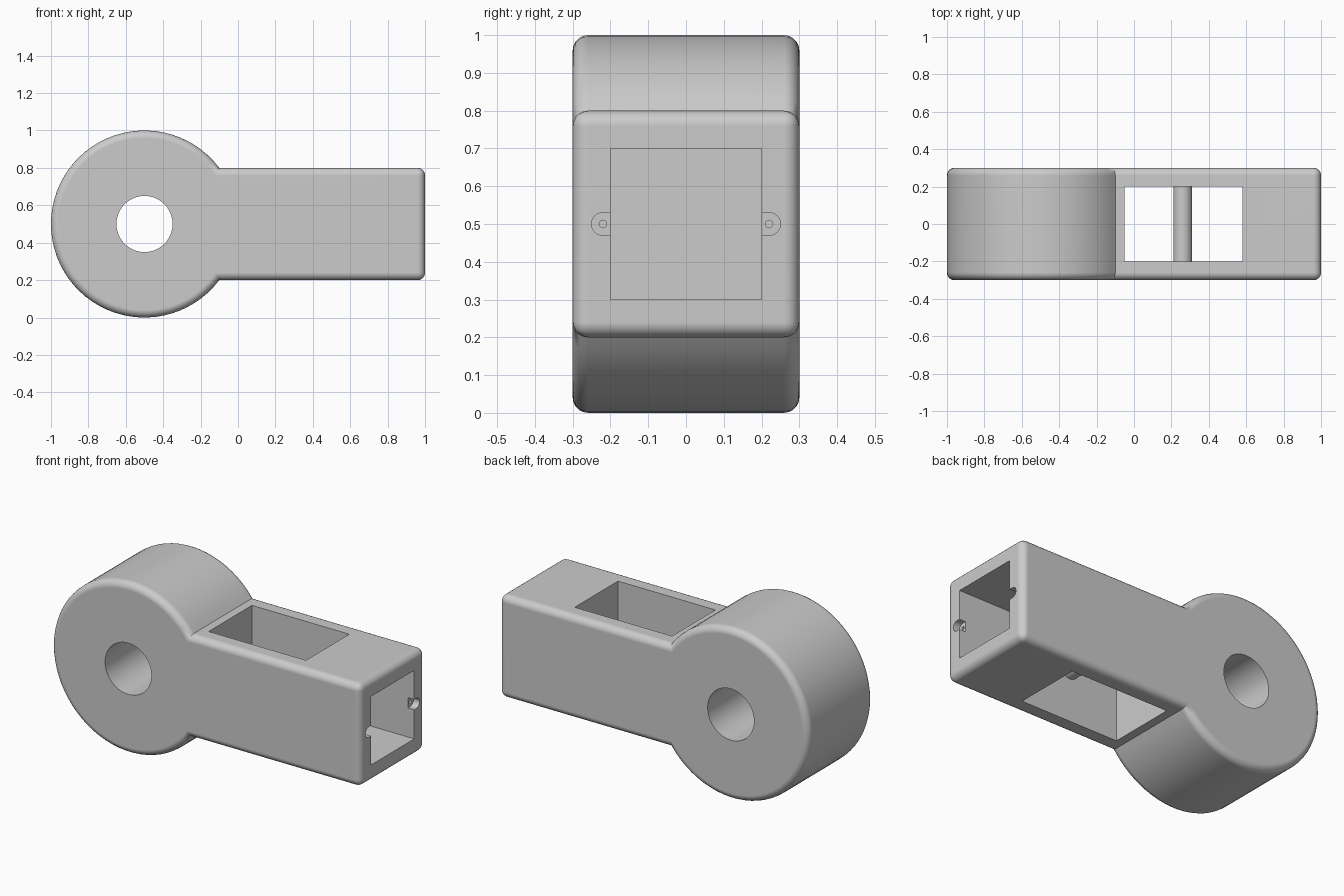
import bpy, bmesh, math
from mathutils import Matrix, Vector

cube = bpy.data.objects.get("Cube")
if cube:
    bpy.data.objects.remove(cube, do_unlink=True)

grey = bpy.data.materials.new("light grey")
grey.use_nodes = True
grey.diffuse_color = (0.6, 0.6, 0.6, 1)
grey.node_tree.nodes["Principled BSDF"].inputs["Base Color"].default_value = (0.6, 0.6, 0.6, 1)


def make_object(name, bm):
    bmesh.ops.recalc_face_normals(bm, faces=bm.faces[:])
    mesh = bpy.data.meshes.new(name)
    bm.to_mesh(mesh)
    bm.free()
    mesh.materials.append(grey)
    ob = bpy.data.objects.new(name, mesh)
    bpy.context.collection.objects.link(ob)
    return ob


def box(name, low, high):
    low, high = Vector(low), Vector(high)
    bm = bmesh.new()
    bmesh.ops.create_cube(bm, size=1, matrix=Matrix.Translation((low + high) / 2)
                          @ Matrix.Diagonal((*(high - low), 1)))
    return make_object(name, bm)


def cylinder(name, center, radius, length, axis, sides):
    bm = bmesh.new()
    turn = Vector((0, 0, 1)).rotation_difference(Vector(axis)).to_matrix().to_4x4()
    bmesh.ops.create_cone(bm, cap_ends=True, segments=sides, radius1=radius, radius2=radius,
                          depth=length, matrix=Matrix.Translation(center) @ turn)
    return make_object(name, bm)


def activate(ob):
    bpy.ops.object.select_all(action='DESELECT')
    ob.select_set(True)
    bpy.context.view_layer.objects.active = ob


def cut(target, cutter):
    mod = target.modifiers.new("cut", 'BOOLEAN')
    mod.operation = 'DIFFERENCE'
    mod.solver = 'EXACT'
    mod.object = cutter
    activate(target)
    bpy.ops.object.modifier_apply(modifier=mod.name)
    bpy.data.objects.remove(cutter, do_unlink=True)


# Body: round head and square arm as one extruded outline
start = math.asin(0.6)
steps = 56
outline = [(1, 0.2), (1, 0.8)]
for i in range(steps + 1):
    a = start + (2 * math.pi - 2 * start) * i / steps
    outline.append((-0.5 + 0.5 * math.cos(a), 0.5 + 0.5 * math.sin(a)))
bm = bmesh.new()
face = bm.faces.new([bm.verts.new((x, -0.3, z)) for x, z in outline])
extruded = bmesh.ops.extrude_face_region(bm, geom=[face])["geom"]
bmesh.ops.translate(bm, vec=(0, 0.6, 0),
                    verts=[v for v in extruded if isinstance(v, bmesh.types.BMVert)])
bmesh.ops.recalc_face_normals(bm, faces=bm.faces[:])

# Round the two outlines and the end corners
rims = [e for e in bm.edges
        if abs(e.verts[0].co.y - e.verts[1].co.y) < 0.01 or e.verts[0].co.x > 0.99]
bmesh.ops.bevel(bm, geom=rims, offset=0.04, offset_type='OFFSET', segments=5,
                profile=0.5, affect='EDGES', clamp_overlap=False)
body = make_object("body", bm)

# Head bore, arm window and end pocket
cut(body, cylinder("bore_cutter", (-0.5, 0, 0.5), 0.15, 1, (0, 1, 0), 64))
cut(body, box("window_cutter", (-0.05, -0.2, 0), (0.58, 0.2, 1)))
cut(body, box("pocket_cutter", (0.6, -0.2, 0.3), (1.1, 0.2, 0.7)))

# Screw recesses on both sides of the pocket
for side in (-1, 1):
    y = side * 0.22
    ends = sorted((side * 0.19, y))
    cut(body, cylinder("recess_cutter", (1.01, y, 0.5), 0.03, 0.1, (1, 0, 0), 32))
    cut(body, box("recess_slot_cutter", (0.96, ends[0], 0.47), (1.06, ends[1], 0.53)))
    cut(body, cylinder("screw_cutter", (0.95, y, 0.5), 0.01, 0.1, (1, 0, 0), 16))

# Cross pin inside the window
pin = cylinder("cross_pin", (0.26, 0, 0.5), 0.05, 0.42, (0, 1, 0), 32)

for ob in (body, pin):
    activate(ob)
    bpy.ops.object.shade_smooth_by_angle(angle=math.radians(30))
    weighted = ob.modifiers.new("flat_face_normals", 'WEIGHTED_NORMAL')
    weighted.keep_sharp = True
